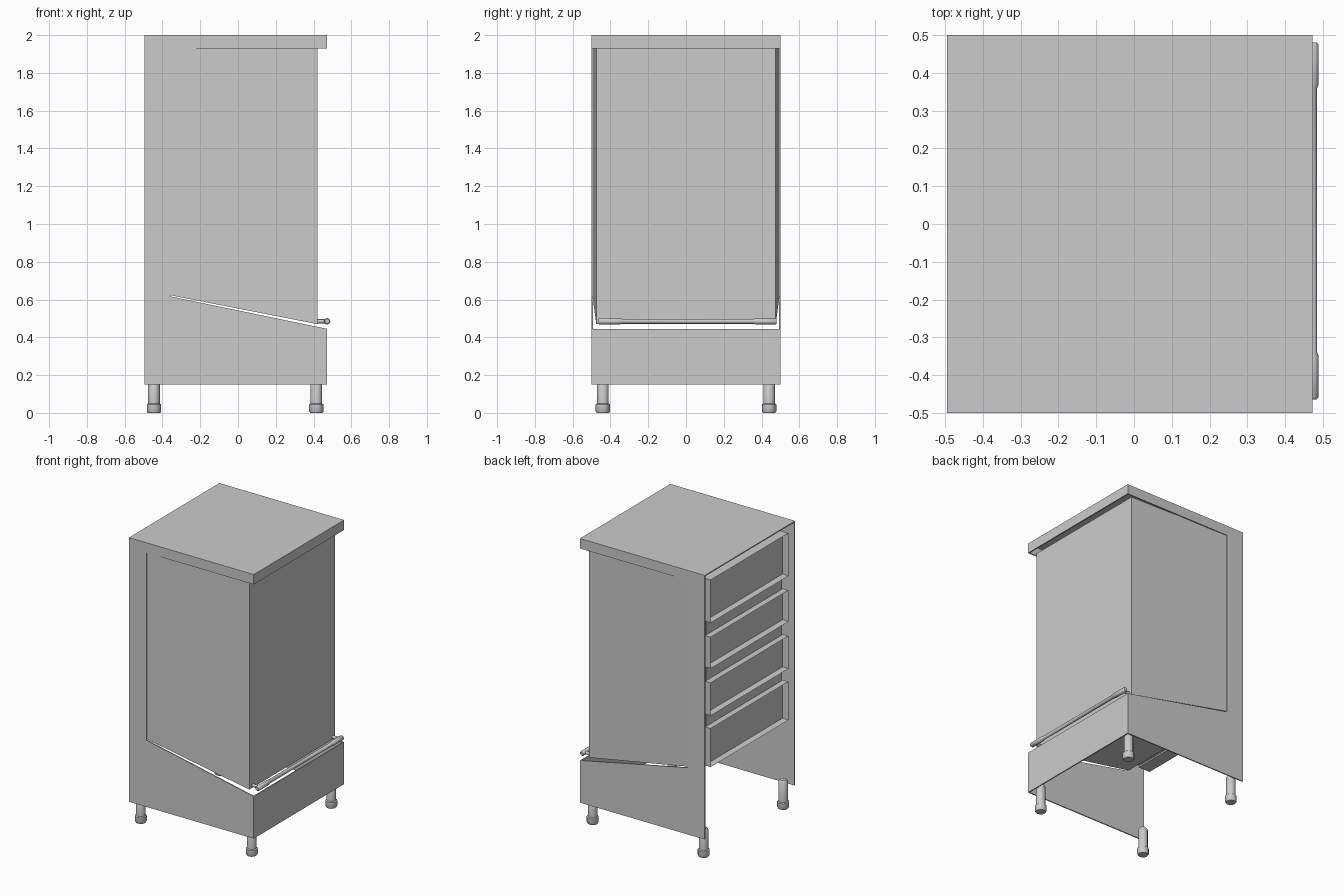
import bpy, bmesh, math
from mathutils import Matrix

if "Cube" in bpy.data.objects:
    bpy.data.objects.remove(bpy.data.objects["Cube"])


def finish(name, bm):
    bmesh.ops.recalc_face_normals(bm, faces=bm.faces[:])
    me = bpy.data.meshes.new(name)
    bm.to_mesh(me)
    bm.free()
    ob = bpy.data.objects.new(name, me)
    bpy.context.collection.objects.link(ob)
    return ob


def add_box(bm, x0, x1, y0, y1, z0, z1):
    m = Matrix.Translation(((x0 + x1) / 2, (y0 + y1) / 2, (z0 + z1) / 2)) @ \
        Matrix.Diagonal((x1 - x0, y1 - y0, z1 - z0, 1))
    bmesh.ops.create_cube(bm, size=1, matrix=m)


def add_side_prism(bm, profile, ya, yb):
    # xz profile spanned between two y functions of x
    a = [bm.verts.new((x, ya(x), z)) for x, z in profile]
    b = [bm.verts.new((x, yb(x), z)) for x, z in profile]
    n = len(profile)
    bm.faces.new(a)
    bm.faces.new(b[::-1])
    for i in range(n):
        bm.faces.new((a[i], b[i], b[(i + 1) % n], a[(i + 1) % n]))


def lathe(name, profile, sides, matrix):
    # (radius, height) profile turned about local z
    bm = bmesh.new()
    rings = [[bm.verts.new((r * math.cos(2 * math.pi * i / sides),
                            r * math.sin(2 * math.pi * i / sides), h))
              for i in range(sides)] for r, h in profile]
    for p, q in zip(rings, rings[1:]):
        for i in range(sides):
            j = (i + 1) % sides
            bm.faces.new((p[i], p[j], q[j], q[i]))
    bm.faces.new(rings[0][::-1])
    bm.faces.new(rings[-1])
    bm.transform(matrix)
    ob = finish(name, bm)
    ob.data.shade_smooth()
    ob.data.set_sharp_from_angle(angle=math.radians(50))
    return ob


T = 0.008  # sheet thickness

# Outer shell: C-shaped side sheets
outline = [(-.495, .15), (.472, .15), (.472, .445), (-.36, .617),
           (-.36, 1.93), (.472, 1.93), (.472, 2), (-.495, 2)]
for side, s in (("front", -1), ("back", 1)):
    bm = bmesh.new()
    add_side_prism(bm, outline, lambda x: s * .5, lambda x: s * (.5 - T))
    finish(side + "_shell_side", bm)

# Top sheet, top fascia and lower kick panel
for name, dims in (("top_sheet", (-.495, .472, -.5 + T, .5 - T, 2 - T, 2)),
                   ("top_fascia", (.472 - T, .472, -.5 + T, .5 - T, 1.93, 2 - T)),
                   ("kick_panel", (.472 - T, .472, -.5 + T, .5 - T, .15, .445))):
    bm = bmesh.new()
    add_box(bm, *dims)
    finish(name, bm)

# Inner door block, narrowing towards its front, with sloping underside
bm = bmesh.new()
half = lambda x: .496 - .021 * (x + .37) / .79
add_side_prism(bm, [(-.37, .625), (.42, .47), (.42, 1.935), (-.37, 1.935)],
               lambda x: -half(x), half)
finish("door_block", bm)

# Rear core behind the drawers
bm = bmesh.new()
add_box(bm, -.45, -.365, -.42, .42, .64, 1.93)
finish("rear_core", bm)

# Four rear drawer trays with recessed faces
for i, (z0, z1) in enumerate(((.63, .90), (.99, 1.22), (1.32, 1.54), (1.64, 1.94))):
    bm = bmesh.new()
    add_box(bm, -.492, -.40, -.43, .43, z0, z1)
    face = min(bm.faces, key=lambda f: f.calc_center_median().x)
    bmesh.ops.inset_region(bm, faces=[face], thickness=.008)
    bmesh.ops.translate(bm, verts=face.verts[:], vec=(.04, 0, 0))
    finish("rear_drawer_%d" % (i + 1), bm)

# Legs with wider feet
leg = [(.033, 0), (.038, .008), (.038, .045), (.031, .05), (.031, .185), (.02, .2)]
for x, tag in ((-.445, "rear"), (.415, "front")):
    for y, lr in ((-.44, "left"), (.44, "right")):
        lathe("%s_leg_%s" % (tag, lr), leg, 12, Matrix.Translation((x, y, 0)))

# Handle bar with thicker grips at both ends
bar = [(.012, -.464), (.017, -.458), (.017, -.35), (.013, -.34),
       (.013, .36), (.017, .37), (.017, .474), (.012, .48)]
lathe("handle_bar", bar, 12,
      Matrix.Translation((.472, 0, .485)) @ Matrix.Rotation(-math.pi / 2, 4, 'X'))

# Handle posts
for y in (-.435, .45):
    lathe("handle_post", [(.011, 0), (.011, .055)], 12,
          Matrix.Translation((.415, y, .485)) @ Matrix.Rotation(math.pi / 2, 4, 'Y'))
